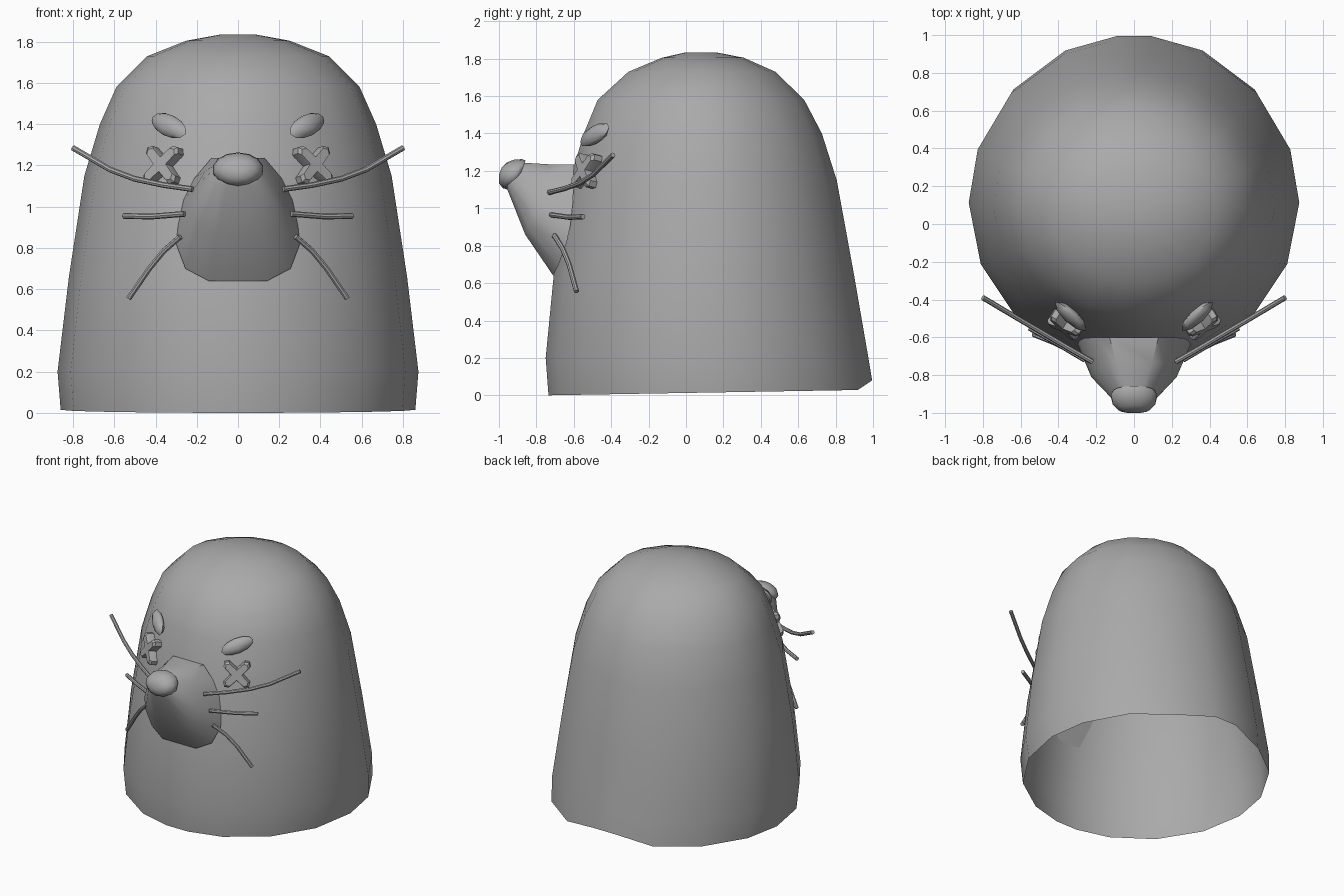
import bpy, bmesh
from math import sin, cos, radians, pi
from mathutils import Matrix, Vector

cube = bpy.data.objects.get("Cube")
if cube:
    bpy.data.objects.remove(cube)

grey = bpy.data.materials.new("plain_grey")
grey.use_nodes = True
GREY = (0.4, 0.4, 0.4, 1)
grey.diffuse_color = GREY
grey.node_tree.nodes["Principled BSDF"].inputs["Base Color"].default_value = GREY


def finish(obj, angle=40):
    bpy.ops.object.select_all(action="DESELECT")
    obj.select_set(True)
    bpy.context.view_layer.objects.active = obj
    if obj.type == "CURVE":
        bpy.ops.object.convert(target="MESH")
    obj.data.materials.clear()
    obj.data.materials.append(grey)
    bpy.ops.object.shade_smooth_by_angle(angle=radians(angle))


def add_mesh(name, bm, angle=40, closed=True):
    if closed:
        bmesh.ops.recalc_face_normals(bm, faces=bm.faces)
    mesh = bpy.data.meshes.new(name)
    bm.to_mesh(mesh)
    bm.free()
    obj = bpy.data.objects.new(name, mesh)
    bpy.context.collection.objects.link(obj)
    finish(obj, angle)


def loft(name, rings, caps, angle=40):
    bm = bmesh.new()
    loops = [[bm.verts.new(p) for p in ring] for ring in rings]
    n = len(loops[0])
    for a, b in zip(loops, loops[1:]):
        for i in range(n):
            j = (i + 1) % n
            bm.faces.new((a[i], a[j], b[j], b[i]))
    for k in caps:
        bm.faces.new(loops[k])
    add_mesh(name, bm, angle)


# Body: open-bottomed dome, each level is (height, half width, front y, back y)
levels = [(0, .86, -.74, 1.0), (.2, .875, -.755, .98), (.66, .82, -.71, .9),
          (1.15, .745, -.625, .81), (1.4, .67, -.55, .73), (1.58, .59, -.475, .635),
          (1.73, .44, -.31, .48), (1.805, .25, -.13, .31), (1.834, .09, 0, .16)]
half = [6, 25, 48, 71, 90, 112, 135, 157, 174]
angles = half + [360 - a for a in reversed(half)]
rings = []
for k, (z, w, front, back) in enumerate(levels):
    ring = []
    for a in angles:
        c = cos(radians(a))
        y = (front + back) / 2 + c * (back - front) / 2
        lift = 0
        if k == 0:
            lift = .08 if c > .98 else .015 * (1 + c)
        ring.append((w * sin(radians(a)), y, z + lift))
    rings.append(ring)
loft("body", rings, [-1], 60)

# Muzzle: rounded pear outline, shrinking toward the nose
outline = [(.43, 1), (.7, .84), (.88, .66), (.97, .45), (1, .3), (.85, .1), (.47, 0)]
outline += [(-u, v) for u, v in reversed(outline)]
sections = [(.3, .64, 1.235, -.71, -.6, 3), (.225, .86, 1.235, -.86, -.73, 1.3),
            (.115, 1.1, 1.243, -.955, -.86, 1), (.06, 1.14, 1.22, -.97, -.95, 1)]
loft("muzzle", [[(w * u, top_y + (low_y - top_y) * (1 - v) ** p, low + (high - low) * v)
                 for u, v in outline]
                for w, low, high, low_y, top_y, p in sections], [0, -1], 45)

# Nose: rounded cap on the muzzle tip, tilted along the muzzle
nose_rings = []
for w, h, y, z in [(.11, .07, -.885, 1.185), (.125, .083, -.91, 1.18),
                   (.115, .076, -.95, 1.184), (.085, .055, -.98, 1.19), (.045, .025, -.994, 1.195)]:
    ring = []
    for i in range(14):
        a = 2 * pi * (i + .5) / 14
        s = sin(a)
        ring.append((w * cos(a), max(y + .4 * h * s, -1), z + h * s))
    nose_rings.append(ring)
loft("nose", nose_rings, [0, -1], 60)

whiskers = {
    "upper": [(.22, -.73, 1.085), (.36, -.65, 1.105), (.5, -.567, 1.135),
              (.62, -.497, 1.18), (.8, -.39, 1.285)],
    "middle": [(.26, -.72, .965), (.42, -.625, .952), (.555, -.55, .955)],
    "lower": [(.28, -.705, .855), (.36, -.66, .785), (.43, -.625, .7), (.53, -.585, .555)],
}

for side, sx in (("left", 1), ("right", -1)):
    # Whiskers
    for place, points in whiskers.items():
        curve = bpy.data.curves.new(f"{side}_{place}_whisker", "CURVE")
        curve.dimensions = "3D"
        curve.bevel_depth = .014
        curve.bevel_resolution = 2
        curve.use_fill_caps = True
        spline = curve.splines.new("POLY")
        spline.points.add(len(points) - 1)
        for p, (x, y, z) in zip(spline.points, points):
            p.co = (sx * x, y, z, 1)
        obj = bpy.data.objects.new(curve.name, curve)
        bpy.context.collection.objects.link(obj)
        finish(obj)

    # Cross-shaped eye: local x across, local y outward (negative), local z up
    place = Matrix.Translation((sx * .365, -.535, 1.2)) @ Matrix.Rotation(sx * radians(32), 4, "Z")
    place = place @ Matrix.Rotation(radians(-12), 4, "X")
    star = []
    for k in range(4):
        a = radians(45 + 90 * k)
        along, across = Vector((cos(a), 0, sin(a))), Vector((-sin(a), 0, cos(a)))
        star += [along * .105 - across * .026, along * .122, along * .105 + across * .026]
        star.append((along + across).normalized() * .042)
    eye_rings = [[place @ (p * s + Vector((0, d, 0))) for p in star]
                 for s, d in ((1, .03), (1, -.018), (.85, -.032))]
    loft(f"{side}_eye", eye_rings, [0, -1], 30)

    # Eyebrow: flattened oval slanting up and outward
    bm = bmesh.new()
    bmesh.ops.create_uvsphere(bm, u_segments=8, v_segments=6, radius=1)
    spot = (Matrix.Translation((sx * .335, -.488, 1.393))
            @ Matrix.Rotation(sx * radians(36), 4, "Z")
            @ Matrix.Rotation(radians(-20), 4, "X")
            @ Matrix.Rotation(-sx * radians(22), 4, "Y")
            @ Matrix.Diagonal((.118, .035, .053, 1)))
    bmesh.ops.transform(bm, matrix=spot, verts=bm.verts)
    add_mesh(f"{side}_eyebrow", bm, 50)
